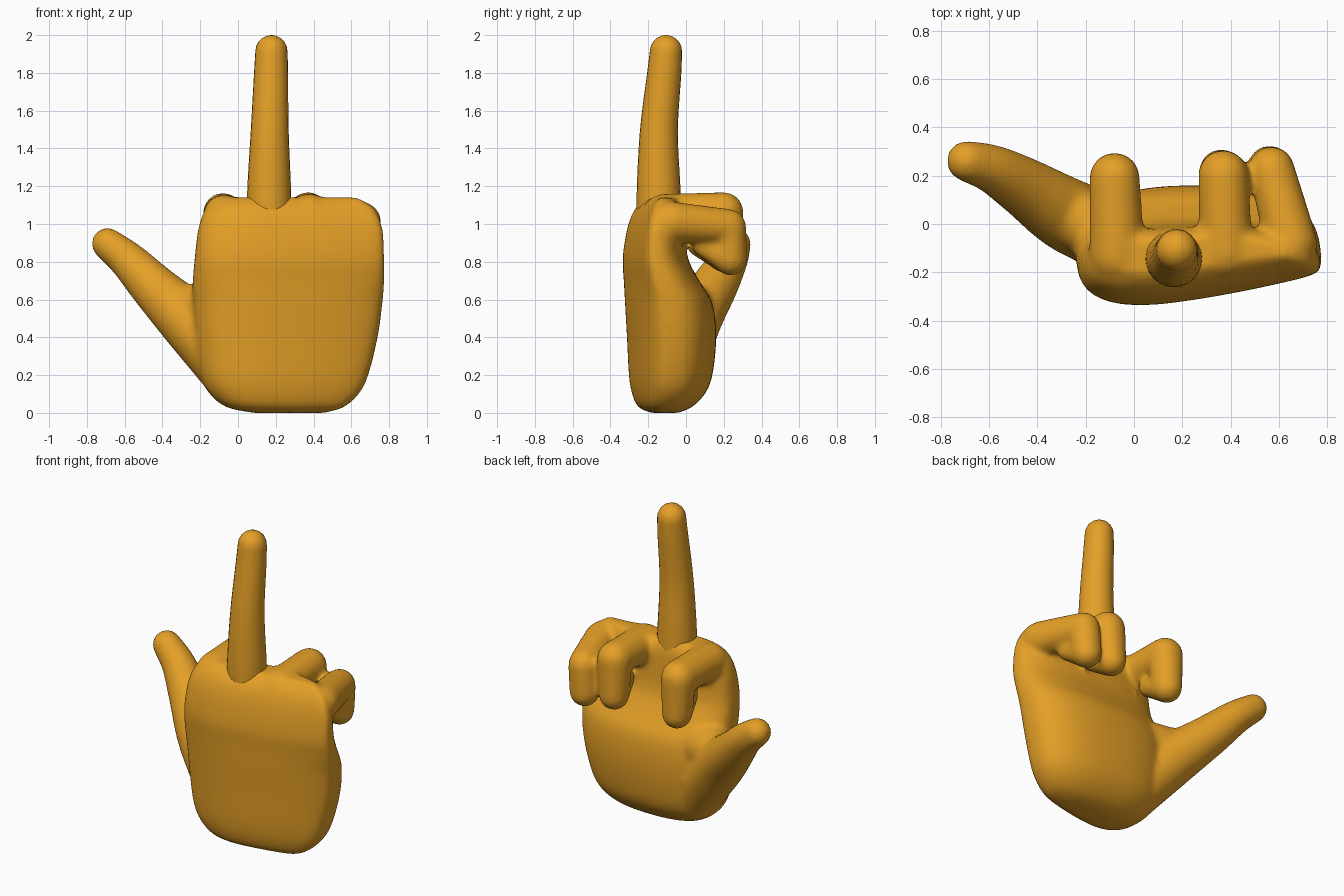
import bpy, bmesh, math
from mathutils import Vector

old = bpy.data.objects.get("Cube")
if old:
    bpy.data.objects.remove(old, do_unlink=True)

COLOUR = (0.78, 0.35, 0.02, 1)
skin = bpy.data.materials.new("golden skin")
skin.use_nodes = True
skin.diffuse_color = COLOUR
skin.node_tree.nodes["Principled BSDF"].inputs["Base Color"].default_value = COLOUR

SIDES = 24


def loft(bm, rings):
    """Skin a list of point rings and close both ends."""
    loops = [[bm.verts.new(p) for p in ring] for ring in rings]
    for a, b in zip(loops, loops[1:]):
        for i in range(len(a)):
            j = (i + 1) % len(a)
            bm.faces.new((a[i], a[j], b[j], b[i]))
    bm.faces.new(loops[0][::-1])
    bm.faces.new(loops[-1])


def spline(points, steps=6):
    """Smooth path through points of any dimension."""
    pts = [Vector(p) for p in points]
    pts = [2 * pts[0] - pts[1]] + pts + [2 * pts[-1] - pts[-2]]
    path = []
    for a, b, c, d in zip(pts, pts[1:], pts[2:], pts[3:]):
        for k in range(steps):
            t = k / steps
            path.append(b + (c - a) * t / 2 + (2 * a - 5 * b + 4 * c - d) * t * t / 2
                        + (3 * b - a - 3 * c + d) * t ** 3 / 2)
    return path + [pts[-2]]


def tube(bm, points, side_axis=(1, 0, 0)):
    """Tapered tube with round ends through (x, y, z, radius) points."""
    path = spline(points)
    last = len(path) - 1
    ref = Vector(side_axis)
    rings = []

    def ring(centre, tangent, radius):
        side = (ref - tangent * ref.dot(tangent)).normalized()
        up = tangent.cross(side)
        angles = [math.tau * k / SIDES for k in range(SIDES)]
        rings.append([centre + radius * (side * math.cos(a) + up * math.sin(a)) for a in angles])

    bends = [math.radians(a) for a in (18, 36, 54, 70, 84)]
    for i, p in enumerate(path):
        q = path[min(i + 1, last)] - path[max(i - 1, 0)]
        tangent = q.to_3d().normalized()
        centre, r = p.to_3d(), p.w
        if i == 0:
            for a in reversed(bends):
                ring(centre - tangent * r * math.sin(a), tangent, r * math.cos(a))
        ring(centre, tangent, r)
        if i == last:
            for a in bends:
                ring(centre + tangent * r * math.sin(a), tangent, r * math.cos(a))
    loft(bm, rings)


def palm(bm, sections):
    """Rounded slab whose knuckle side slants back towards the little finger."""
    rings = []
    for z, x0, x1, y0, y1 in spline(sections, 4):
        ring = []
        for k in range(48):
            a = math.tau * k / 48
            c, s = math.cos(a), math.sin(a)
            x = (x0 + x1) / 2 + (x1 - x0) / 2 * math.copysign(abs(c) ** 0.82, c)
            y = (y0 + y1) / 2 + (y1 - y0) / 2 * math.copysign(abs(s) ** 0.78, s)
            y += 0.16 * (x - 0.05) * max(0, -s)
            ring.append(Vector((x, y, z)))
        rings.append(ring)
    loft(bm, rings)


def finish(name, bm):
    bmesh.ops.recalc_face_normals(bm, faces=bm.faces)
    mesh = bpy.data.meshes.new(name)
    bm.to_mesh(mesh)
    bm.free()
    mesh.materials.append(skin)
    mesh.shade_smooth()
    obj = bpy.data.objects.new(name, mesh)
    bpy.context.collection.objects.link(obj)
    return obj


# Palm: height, right edge, left edge, front, back
bm = bmesh.new()
palm(bm, [
    (0.0, 0.08, 0.46, -0.21, -0.04),
    (0.03, -0.06, 0.56, -0.27, 0.03),
    (0.1, -0.15, 0.64, -0.3, 0.1),
    (0.2, -0.2, 0.69, -0.315, 0.14),
    (0.4, -0.23, 0.74, -0.325, 0.16),
    (0.58, -0.24, 0.765, -0.335, 0.14),
    (0.7, -0.24, 0.775, -0.34, 0.07),
    (0.82, -0.23, 0.775, -0.345, 0.01),
    (0.98, -0.21, 0.765, -0.32, -0.01),
    (1.08, -0.17, 0.72, -0.28, -0.02),
    (1.14, -0.09, 0.64, -0.22, -0.05),
])

# Thumb, and the web of skin above its root
tube(bm, [
    (-0.02, -0.07, 0.2, 0.16),
    (-0.26, 0.03, 0.48, 0.155),
    (-0.45, 0.15, 0.67, 0.125),
    (-0.58, 0.225, 0.805, 0.102),
    (-0.69, 0.26, 0.895, 0.086),
], side_axis=(0, 1, 0))
tube(bm, [(-0.04, -0.07, 0.55, 0.17), (-0.28, 0.045, 0.56, 0.12)])

# Curled fingers: knuckle, two joints and tip, one rounded segment per bone
index = [(-0.07, -0.13, 1.04, 0.115), (-0.08, 0.19, 1.06, 0.105),
         (-0.08, 0.205, 0.83, 0.09), (-0.06, 0.06, 0.89, 0.06)]
ring_finger = [(0.38, -0.12, 1.05, 0.11), (0.37, 0.2, 1.065, 0.105),
               (0.36, 0.22, 0.84, 0.09), (0.38, 0.08, 0.89, 0.06)]
little = [(0.65, -0.08, 1.01, 0.11), (0.57, 0.225, 0.985, 0.095),
          (0.56, 0.235, 0.815, 0.09), (0.59, 0.08, 0.88, 0.05)]
for finger in (index, ring_finger, little):
    for bone in zip(finger, finger[1:]):
        tube(bm, bone)

# Fuse the palm, thumb and curled fingers into one soft skin
hand = finish("hand", bm)
remesh = hand.modifiers.new("fuse", "REMESH")
remesh.mode = "VOXEL"
remesh.voxel_size = 0.015
remesh.use_smooth_shade = True
soften = hand.modifiers.new("soften", "SMOOTH")
soften.factor = 0.5
soften.iterations = 14

# Raised finger
bm = bmesh.new()
tube(bm, [
    (0.165, -0.14, 1.0, 0.12),
    (0.165, -0.145, 1.2, 0.115),
    (0.168, -0.143, 1.5, 0.1),
    (0.175, -0.115, 1.8, 0.09),
    (0.177, -0.106, 1.915, 0.085),
])
finish("raised_finger", bm)
